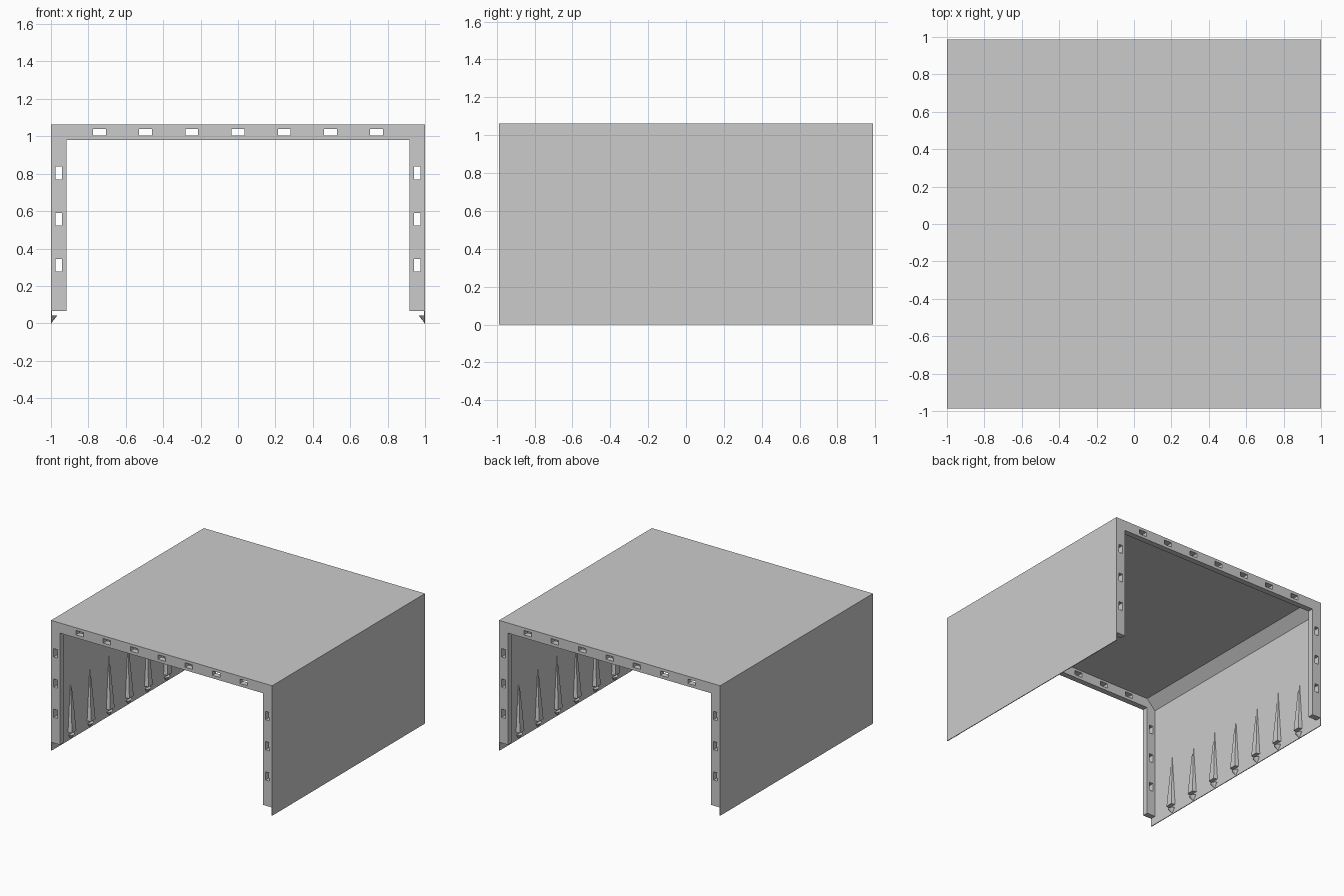
import bpy, bmesh
from math import pi, sin, cos

if "Cube" in bpy.data.objects:
    bpy.data.objects.remove(bpy.data.objects["Cube"])

H, D, T = 1.063, 0.987, 0.006      # height, half depth, sheet thickness
RIM, RIM_T = 0.083, 0.047          # end rim width and thickness
STEP = 0.247                       # spacing of slots and ribs

grey = bpy.data.materials.new("plain_grey")
grey.use_nodes = True
grey.diffuse_color = (0.6, 0.6, 0.6, 1)
grey.node_tree.nodes["Principled BSDF"].inputs["Base Color"].default_value = (0.6, 0.6, 0.6, 1)


def finish(name, bm):
    bmesh.ops.recalc_face_normals(bm, faces=bm.faces)
    mesh = bpy.data.meshes.new(name)
    bm.to_mesh(mesh)
    bm.free()
    mesh.materials.append(grey)
    ob = bpy.data.objects.new(name, mesh)
    bpy.context.collection.objects.link(ob)
    return ob


def extrude_profile(name, half, y0, y1):
    """Mirror a half outline in x, then extrude it along y."""
    pts = half + [(-x, z) for x, z in reversed(half)]
    bm = bmesh.new()
    face = bm.faces.new([bm.verts.new((x, y0, z)) for x, z in pts])
    ext = bmesh.ops.extrude_face_region(bm, geom=[face])["geom"]
    for v in ext:
        if isinstance(v, bmesh.types.BMVert):
            v.co.y = y1
    return finish(name, bm)


def solid(bm, ring, tip):
    """Pyramid over a ring of points."""
    base = [bm.verts.new(p) for p in ring]
    top = bm.verts.new(tip)
    bm.faces.new(base)
    for a, b in zip(base, base[1:] + base[:1]):
        bm.faces.new((a, b, top))


# Sheet roof and walls with sloped inner corners
extrude_profile("cover_shell",
                [(1 - RIM, H - T), (1 - T, H - RIM), (1 - T, 0), (1, 0), (1, H)][::-1],
                -D, D)

# Cutter holding every slot
bm = bmesh.new()
slots = [(i * STEP, 1.022, 0.068, 0.036) for i in range(-3, 4)]
slots += [(s * 0.958, 0.31 + i * STEP, 0.036, 0.068) for s in (-1, 1) for i in range(3)]
for x, z, w, h in slots:
    vs = bmesh.ops.create_cube(bm, size=1)["verts"]
    bmesh.ops.scale(bm, vec=(w, 3, h), verts=vs)
    bmesh.ops.translate(bm, vec=(x, 0, z), verts=vs)
cutter = finish("slot_cutter", bm)
cutter.hide_render = True
cutter.hide_viewport = True

# Slotted rims at both open ends
for name, s in (("front_rim", -1), ("back_rim", 1)):
    rim = extrude_profile(name, [(1, H), (1, 0.067), (1 - RIM, 0.067), (1 - RIM, H - RIM)],
                          s * D, s * (D - RIM_T))
    cut = rim.modifiers.new("slots", "BOOLEAN")
    cut.operation = "DIFFERENCE"
    cut.solver = "EXACT"
    cut.object = cutter

# Tapered ribs and small pointed pegs along the inner walls
for side, s in (("left", 1), ("right", -1)):
    ribs, pegs = bmesh.new(), bmesh.new()
    wall, out = s * (1 - T / 2), s * 0.963
    for i in range(-3, 4):
        y = i * STEP
        solid(ribs, [(wall, y - 0.036, 0.067), (out, y - 0.028, 0.067),
                     (out, y + 0.028, 0.067), (wall, y + 0.036, 0.067)], (wall, y, 0.54))
        arc = [pi * k / 6 for k in range(7)]
        solid(pegs, [(wall - s * 0.032 * sin(a), y + 0.032 * cos(a), 0.043) for a in arc],
              (wall, y, 0.002))
    finish(side + "_wall_ribs", ribs)
    finish(side + "_wall_pegs", pegs)
